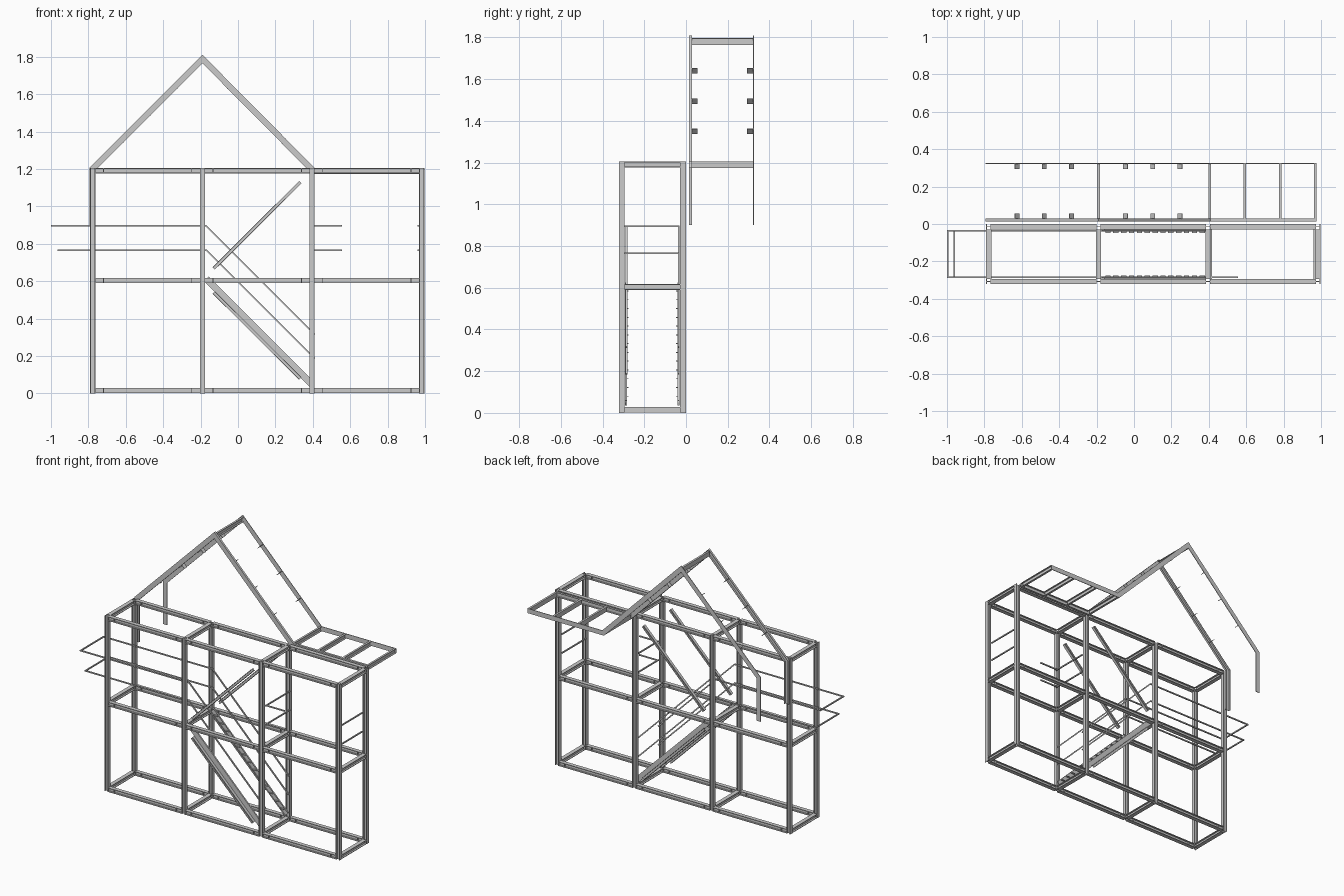
import bpy, bmesh
from mathutils import Vector

if "Cube" in bpy.data.objects:
    bpy.data.objects.remove(bpy.data.objects["Cube"])


def sweep(name, path, prof, side):
    """Sweep a (side, normal) profile along a mitred polyline."""
    pts = [Vector(p) for p in path]
    side = Vector(side).normalized()
    dirs = [(b - a).normalized() for a, b in zip(pts, pts[1:])]
    bm = bmesh.new()
    rings = []
    for i, p in enumerate(pts):
        a, b = dirs[max(i - 1, 0)], dirs[min(i, len(dirs) - 1)]
        na, nb = side.cross(a), side.cross(b)
        n = (na + nb).normalized()
        n /= max(n.dot(na), 0.2)
        rings.append([bm.verts.new(p + side * u + n * v) for u, v in prof])
    k = len(prof)
    for r, s in zip(rings, rings[1:]):
        for j in range(k):
            bm.faces.new((r[j], r[(j + 1) % k], s[(j + 1) % k], s[j]))
    bm.faces.new(rings[0][::-1])
    bm.faces.new(rings[-1])
    bmesh.ops.recalc_face_normals(bm, faces=bm.faces[:])
    me = bpy.data.meshes.new(name)
    bm.to_mesh(me)
    bm.free()
    ob = bpy.data.objects.new(name, me)
    bpy.context.collection.objects.link(ob)
    return ob


def rect(w, h):
    return [(-w / 2, -h / 2), (w / 2, -h / 2), (w / 2, h / 2), (-w / 2, h / 2)]


def h_section(w, h, f=0.004, t=0.004):
    w, h, t = w / 2, h / 2, t / 2
    g = h - f
    return [(-w, -h), (w, -h), (w, -g), (t, -g), (t, g), (w, g),
            (w, h), (-w, h), (-w, g), (-t, g), (-t, -g), (-w, -g)]


def channel(w, h, t=0.003, flip=1):
    a, b = -w / 2, w / 2
    return [(flip * u, v) for u, v in
            [(a, -h / 2), (b, -h / 2), (b, -h / 2 + t), (a + t, -h / 2 + t),
             (a + t, h / 2 - t), (b, h / 2 - t), (b, h / 2), (a, h / 2)]]


X, Y, Z = (1, 0, 0), (0, 1, 0), (0, 0, 1)
S = 0.028
H = h_section(S, S)
posts = [-0.776, -0.19, 0.396, 0.982]
rows = [-0.308, -0.015]
levels = [0.015, 0.604, 1.19]

# Main steel frame: posts, long beams with stiffeners, cross beams
for x in posts:
    for y in rows:
        sweep("post", [(x, y, 0), (x, y, 1.204)], H, Y)
    for z in levels:
        sweep("cross_beam", [(x, rows[0] + S / 2, z), (x, rows[1] - S / 2, z)], H, X)
for a, b in zip(posts, posts[1:]):
    for y in rows:
        for z in levels:
            sweep("long_beam", [(a + S / 2, y, z), (b - S / 2, y, z)], H, Y)
            for x in (a + 0.057, b - 0.057):
                sweep("beam_stiffener", [(x - 0.002, y, z), (x + 0.002, y, z)],
                      rect(S * 0.9, S * 0.9), Y)

# Diagonal braces in the middle bay, above and below the floor
for y in rows:
    for s in (1, -1):
        sweep("brace", [(-0.13, y, 0.604 + s * 0.064), (0.333, y, 0.604 + s * 0.525)],
              h_section(0.02, 0.018, 0.003, 0.003), Y)

# Stair stringers, tread brackets and sloping rails
for y, inward in ((-0.288, 1), (-0.035, -1)):
    sweep("stringer", [(-0.17, y, 0.612), (0.395, y, 0.047)],
          channel(0.01, 0.036, 0.003, inward), Y)
    for i in range(13):
        z = 0.08 + i * 0.042
        x = 0.445 - z
        yy = y + inward * 0.006
        sweep("tread_bracket", [(x - 0.014, yy, z), (x + 0.014, yy, z)], rect(0.012, 0.004), Y)

# Landing rails and stair rails as continuous bars
R = rect(0.008, 0.008)
for z, x0 in ((0.895, -0.996), (0.766, -0.96)):
    for y in (-0.285, -0.035):
        sweep("side_rail", [(x0, y, z), (-0.17, y, z), (0.41, y, z - 0.58)], R, Y)
    sweep("end_rail", [(x0, -0.289, z), (x0, -0.031, z)], R, X)
    sweep("stair_guard_rail", [(0.414, -0.285, z), (0.555, -0.285, z)], R, Y)
    for x in (0.414, 0.965):
        sweep("bay_rail", [(x, -0.294, z), (x, -0.03, z)], R, X)

# Roof frames: front channel and back thin plate following the same outline
D = 0.032
h = D / 2
outline = [(-0.795 + h, 0.9), (-0.795 + h, 1.204 - h * 0.41), (-0.19, 1.81 - h * 1.41),
           (0.41 - h * 0.41, 1.205 - h), (0.976, 1.205 - h)]
sweep("front_roof_frame", [(x, 0.021, z) for x, z in outline], channel(0.015, D), Y)
sweep("back_roof_frame", [(x, 0.323, z) for x, z in outline], rect(0.004, D), Y)

# Ridge beam and flat roof joists
for x, z in ((-0.19, 1.78), (0.405, 1.189), (0.592, 1.189), (0.782, 1.189), (0.97, 1.189)):
    sweep("roof_joist", [(x, 0.026, z), (x, 0.322, z)], channel(0.014, D), X)

# Purlin cleats on both slopes
for z in (1.35, 1.495, 1.64):
    for s in (1, -1):
        c = Vector((-0.19 + s * (1.785 - z), 0, z))
        d = Vector((-s, 0, 1)).normalized() * 0.0015
        for y in (0.041, 0.307):
            o = Vector((0, y, 0))
            sweep("purlin_cleat", [c + o - d, c + o + d], rect(0.028, 0.034), Y)
